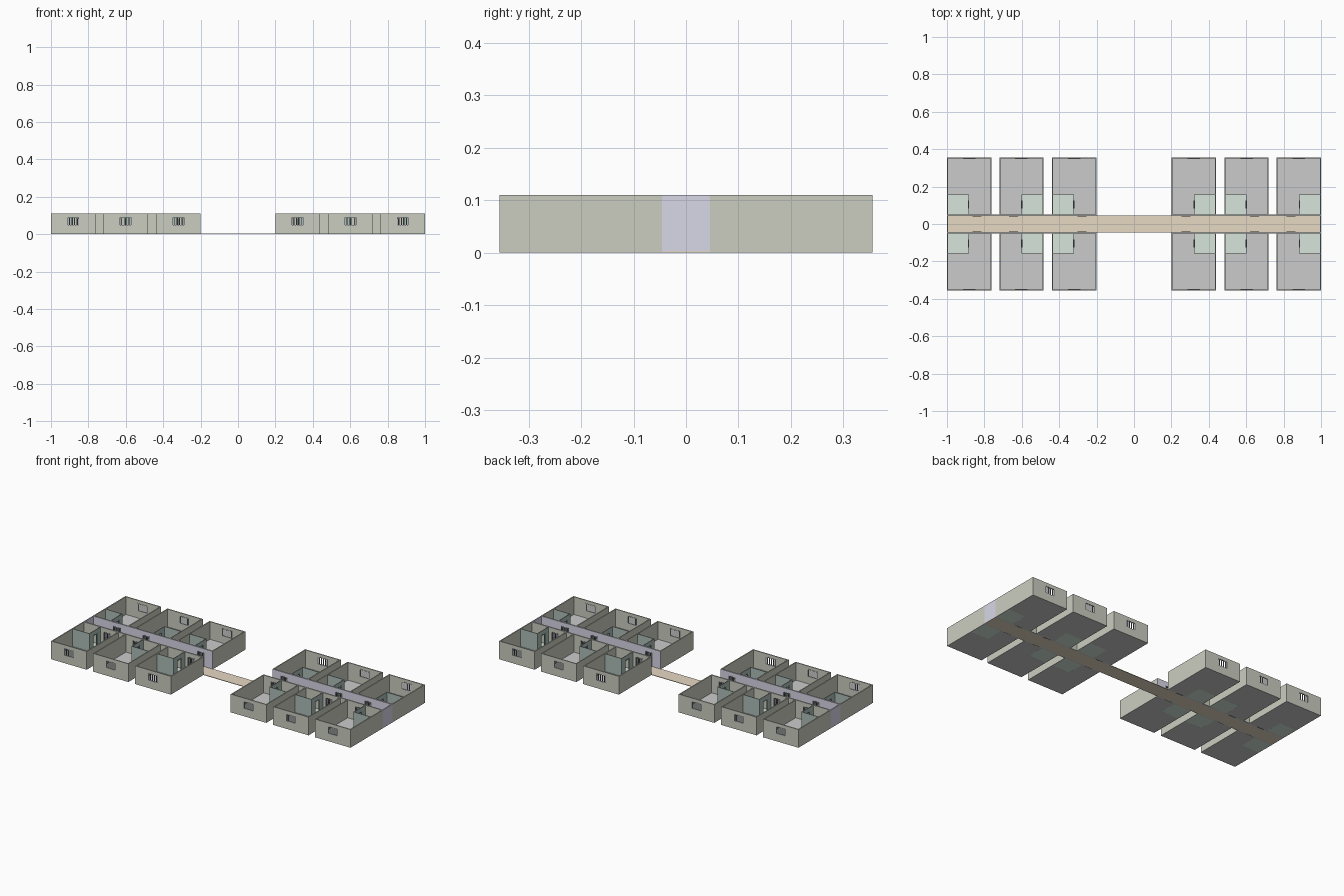
import bpy, bmesh

if "Cube" in bpy.data.objects:
    bpy.data.objects.remove(bpy.data.objects["Cube"])

H = 0.11          # wall height
T = 0.006         # wall thickness
F = 0.003         # floor thickness
Y0, Y1 = 0.05, 0.355   # cell depth range
COLORS = {
    "cell_walls": (0.60, 0.61, 0.53),
    "cell_floors": (0.70, 0.70, 0.70),
    "corridor_floor": (0.80, 0.69, 0.55),
    "corridor_walls": (0.69, 0.68, 0.80),
    "washroom_walls": (0.42, 0.52, 0.48),
    "washroom_floors": (0.68, 0.79, 0.71),
    "window_frames": (0.62, 0.64, 0.62),
    "window_bars": (0.25, 0.29, 0.29),
    "cell_door_frames": (0.16, 0.18, 0.19),
    "cell_door_bars": (0.20, 0.22, 0.23),
    "washroom_door_frames": (0.20, 0.25, 0.24),
}
parts = {name: bmesh.new() for name in COLORS}


def box(part, x, y, z, s=(1, 1)):
    """Add a box from (lo, hi) ranges, mirrored by the signs in s."""
    bm = parts[part]
    vs = bmesh.ops.create_cube(bm, size=1)["verts"]
    mid = [(r[0] + r[1]) / 2 for r in (x, y, z)]
    dim = [r[1] - r[0] for r in (x, y, z)]
    for v in vs:
        v.co = ((mid[0] + v.co.x * dim[0]) * s[0],
                (mid[1] + v.co.y * dim[1]) * s[1],
                mid[2] + v.co.z * dim[2])


def slab(part, axis, a, t, z, s):
    """Upright slab running along x or y."""
    box(part, *((a, t) if axis == "x" else (t, a)), z, s)


def wall(part, axis, a, t, holes, s):
    """Wall with rectangular holes (a0, a1, z0, z1)."""
    pos = a[0]
    for h0, h1, z0, z1 in sorted(holes):
        slab(part, axis, (pos, h0), t, (0, H), s)
        if z0 > 0:
            slab(part, axis, (h0, h1), t, (0, z0), s)
        slab(part, axis, (h0, h1), t, (z1, H), s)
        pos = h1
    slab(part, axis, (pos, a[1]), t, (0, H), s)


def frame(part, axis, hole, t, s, w=0.004, sill=True):
    """Frame lining a hole."""
    h0, h1, z0, z1 = hole
    t = (t[0] - 0.001, t[1] + 0.001)
    slab(part, axis, (h0, h0 + w), t, (z0, z1), s)
    slab(part, axis, (h1 - w, h1), t, (z0, z1), s)
    slab(part, axis, (h0 + w, h1 - w), t, (z1 - w, z1), s)
    if sill:
        slab(part, axis, (h0 + w, h1 - w), t, (z0, z0 + w), s)


def bars(part, axis, hole, t, n, s, w=0.004):
    """Evenly spaced vertical bars in a hole."""
    h0, h1, z0, z1 = hole
    c = (t[0] + t[1]) / 2
    for i in range(1, n + 1):
        p = h0 + (h1 - h0) * i / (n + 1)
        slab(part, axis, (p - w / 2, p + w / 2), (c - w / 2, c + w / 2), (z0, z1), s)


# cells: x range, and whether the washroom is on the outer side
cells = [(0.20, 0.438, True), (0.484, 0.72, False), (0.762, 1.0, True)]
B = 0.118   # washroom size

for s in [(i, j) for i in (-1, 1) for j in (-1, 1)]:
    doors = []
    for x0, x1, outer in cells:
        # washroom and door placement
        bx = (x1 - B, x1) if outer else (x0, x0 + B)
        by = (Y0, 0.158)
        free = (x0, x1 - B) if outer else (x0 + B, x1)
        dc = free[1] - 0.042 if outer else free[0] + 0.042
        door = (dc - 0.024, dc + 0.024, 0, 0.085)
        doors.append(door)

        # floors
        box("cell_floors", free, (Y0, by[1]), (0, F), s)
        box("cell_floors", (x0, x1), (by[1], Y1), (0, F), s)
        box("washroom_floors", bx, by, (0, F), s)

        # outer walls and barred window
        c = (x0 + x1) / 2
        win = (c - 0.033, c + 0.033, 0.044, 0.092)
        back = (Y1 - T, Y1)
        wall("cell_walls", "x", (x0, x1), back, [win], s)
        frame("window_frames", "x", win, (Y1 - T, Y1 - 0.001), s)
        bars("window_bars", "x", win, back, 4, s)
        for xs in ((x0, x0 + T), (x1 - T, x1)):
            box("cell_walls", xs, (Y0, Y1 - T), (0, H), s)

        # washroom partitions with doorway
        wx = (bx[0], bx[0] + 0.004) if outer else (bx[1] - 0.004, bx[1])
        inside = (bx[0], bx[1] - T) if outer else (bx[0] + T, bx[1])
        box("washroom_walls", inside, (by[1] - 0.004, by[1]), (0, H), s)
        hole = (0.082, 0.126, 0, 0.085)
        wall("washroom_walls", "y", (Y0, by[1] - 0.004), wx, [hole], s)
        frame("washroom_door_frames", "y", hole, wx, s, sill=False)

    # corridor side walls: cell side and corridor lining
    wall("cell_walls", "x", (0.20, 1.0), (0.046, Y0), doors, s)
    wall("corridor_walls", "x", (0.20, 1.0), (0.042, 0.046), doors, s)
    for door in doors:
        frame("cell_door_frames", "x", door, (0.042, Y0), s, 0.005)
        bars("cell_door_bars", "x", door, (0.042, Y0), 5, s, 0.003)
        slab("cell_door_bars", "x", door[:2], (0.0445, 0.0475), (0.042, 0.046), s)

# corridor floor and end walls
box("corridor_floor", (-1, 1), (-0.045, 0.045), (0, F))
for sx in (-1, 1):
    box("corridor_walls", (1 - T, 1), (-0.042, 0.042), (0, H), (sx, 1))

# turn every part into an object
for name, bm in parts.items():
    bmesh.ops.recalc_face_normals(bm, faces=bm.faces)
    me = bpy.data.meshes.new(name)
    bm.to_mesh(me)
    bm.free()
    mat = bpy.data.materials.new(name)
    mat.diffuse_color = (*COLORS[name], 1)
    mat.use_nodes = True
    mat.node_tree.nodes["Principled BSDF"].inputs["Base Color"].default_value = mat.diffuse_color
    me.materials.append(mat)
    bpy.context.collection.objects.link(bpy.data.objects.new(name, me))
